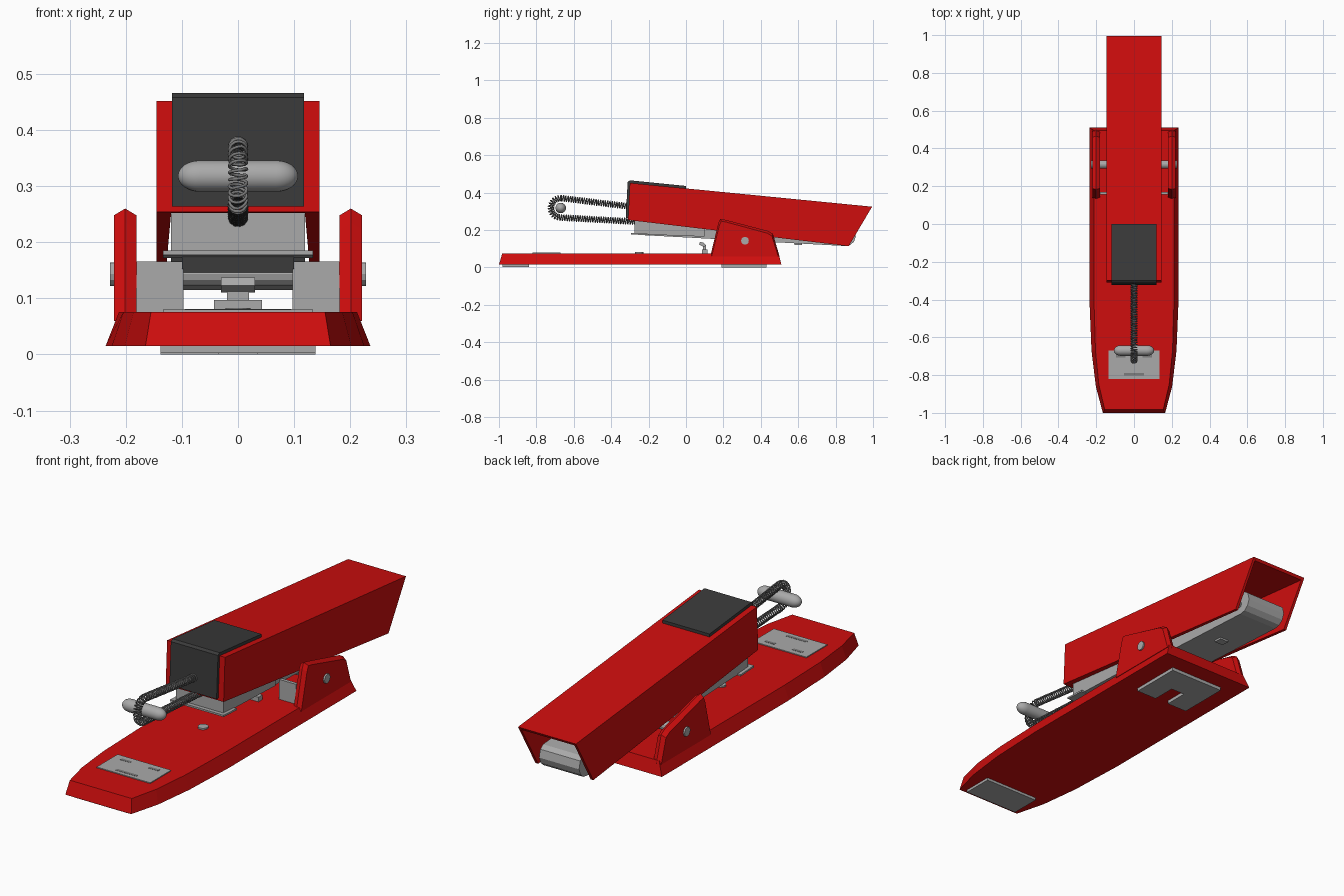
import bpy, bmesh, math
from mathutils import Vector

cube = bpy.data.objects.get("Cube")
if cube:
    bpy.data.objects.remove(cube, do_unlink=True)


def material(name, r, g, b):
    m = bpy.data.materials.new(name)
    m.use_nodes = True
    m.diffuse_color = (r, g, b, 1)
    m.node_tree.nodes["Principled BSDF"].inputs["Base Color"].default_value = (r, g, b, 1)
    return m


RED = material("red paint", 0.62, 0.004, 0.004)
GREY = material("light grey metal", 0.4, 0.4, 0.4)
DARK = material("dark grey plastic", 0.042, 0.042, 0.042)
WIRE = material("spring grey", 0.2, 0.2, 0.2)


def loft(name, rings, mat, smooth=False):
    """Skin matching rings of points and cap both ends."""
    bm = bmesh.new()
    rows = [[bm.verts.new(p) for p in ring] for ring in rings]
    n = len(rows[0])
    for a, b in zip(rows, rows[1:]):
        for i in range(n):
            j = (i + 1) % n
            bm.faces.new((a[i], a[j], b[j], b[i]))
    bm.faces.new(rows[0])
    bm.faces.new(rows[-1])
    bmesh.ops.recalc_face_normals(bm, faces=bm.faces)
    if smooth:
        for f in bm.faces:
            f.smooth = True
    mesh = bpy.data.meshes.new(name)
    bm.to_mesh(mesh)
    bm.free()
    mesh.materials.append(mat)
    ob = bpy.data.objects.new(name, mesh)
    bpy.context.collection.objects.link(ob)
    return ob


def prism(name, profile, x0, x1, mat):
    """Extrude a (y, z) profile across x."""
    return loft(name, [[(x, y, z) for y, z in profile] for x in (x0, x1)], mat)


def box(name, x0, x1, y0, y1, z0, z1, mat):
    return prism(name, [(y0, z0), (y1, z0), (y1, z1), (y0, z1)], x0, x1, mat)


def rod(name, stations, y, z, mat, sides=24, smooth=False):
    """Round bar along x from (x, radius) stations."""
    turn = [2 * math.pi * i / sides for i in range(sides)]
    return loft(name, [[(x, y + r * math.cos(t), z + r * math.sin(t)) for t in turn]
                       for x, r in stations], mat, smooth)


def outline(half, z):
    """Close a right-hand (x, y) outline by mirroring it."""
    return [(x, y, z) for x, y in half] + [(-x, y, z) for x, y in reversed(half)]


# Base with sloping sides
low = [(0.165, -1), (0.202, -0.86), (0.225, -0.67), (0.236, -0.4), (0.236, 0.51)]
top = [(0.155, -0.982), (0.186, -0.85), (0.204, -0.67), (0.212, -0.4), (0.212, 0.495)]
loft("base", [outline(low, 0.015), outline(top, 0.076)], RED)

# Hinge ears with ridged tops
ear = [(0.13, 0.06), (0.172, 0.235), (0.183, 0.26), (0.21, 0.255),
       (0.44, 0.195), (0.465, 0.18), (0.5, 0.06)]
edge = [(y + (0.32 - y) * 0.04, z - 0.012 if z > 0.1 else z) for y, z in ear]
for side, s in (("right", -1), ("left", 1)):
    loft(side + "_hinge_ear", [[(s * x, y, z) for y, z in ring] for x, ring in
                               ((0.181, edge), (0.201, ear), (0.221, edge))], RED)
    box(side + "_hinge_bracket", s * 0.097, s * 0.181, 0.155, 0.17, 0.07, 0.166, GREY)
rod("hinge_pin", [(-0.228, 0.021), (0.228, 0.021)], 0.315, 0.143, GREY, 12)

# Rubber feet, the rear one notched at its front
box("front_foot", -0.138, 0.138, -0.98, -0.84, 0.003, 0.017, GREY)
foot = [(0.138, 0.43), (0.138, 0.19), (0.035, 0.19), (0.035, 0.3)]
loft("rear_foot", [outline(foot, 0), outline(foot, 0.017)], GREY)

# Anvil plate with staple grooves
box("anvil_plate", -0.134, 0.134, -0.82, -0.67, 0.07, 0.08, GREY)
box("outer_groove", -0.052, 0.052, -0.802, -0.788, 0.079, 0.081, WIRE)
for side, s in (("right", -1), ("left", 1)):
    box(side + "_inner_groove", s * 0.045, s * 0.095, -0.708, -0.694, 0.079, 0.081, WIRE)

# Base stud
stud = [[(0.022 * math.cos(i * math.pi / 8), -0.25 + 0.022 * math.sin(i * math.pi / 8), z)
         for i in range(16)] for z in (0.07, 0.083)]
loft("base_stud", stud, GREY)

# Return spring clip
box("clip_foot", -0.043, 0.043, 0.085, 0.115, 0.07, 0.097, GREY)
prism("clip_stem", [(0.09, 0.09), (0.108, 0.09), (0.108, 0.12), (0.09, 0.13)], -0.02, 0.02, GREY)
prism("clip_head", [(0.07, 0.123), (0.095, 0.11), (0.108, 0.118), (0.095, 0.132), (0.075, 0.137)],
      -0.03, 0.03, GREY)

# Staple magazine with rounded tail
magazine = [(-0.23, 0.173), (0.85, 0.115), (0.878, 0.12), (0.898, 0.138), (0.908, 0.165),
            (0.9, 0.2), (0.88, 0.215), (-0.23, 0.3)]
prism("magazine", magazine, -0.1, 0.1, GREY)
prism("magazine_nose", [(-0.275, 0.18), (-0.2, 0.176), (0.1, 0.165), (0.1, 0.27), (-0.275, 0.3)],
      -0.119, 0.119, GREY)
prism("nose_flange", [(-0.295, 0.177), (-0.2, 0.172), (-0.2, 0.18), (-0.295, 0.185)],
      -0.134, 0.134, GREY)
prism("magazine_tab", [(0.58, 0.121), (0.62, 0.119), (0.62, 0.135), (0.58, 0.137)],
      -0.022, 0.022, GREY)
rod("tail_rivet", [(-0.106, 0.016), (0.106, 0.016)], 0.84, 0.165, GREY, 16)

# Cover: open channel, walls thicker at the front
wall = [(-0.31, 0.254), (0.87, 0.114), (0.995, 0.325), (-0.3, 0.452)]


def wall_inner(y):
    return 0.119 + 0.014 * (y + 0.31) / 1.3


for side, s in (("right", -1), ("left", 1)):
    loft(side + "_cover_wall", [[(s * 0.145, y, z) for y, z in wall],
                                [(s * wall_inner(y), y, z) for y, z in wall]], RED)
prism("cover_roof", [(-0.3, 0.452), (0.995, 0.325), (0.988, 0.313), (-0.3, 0.438)],
      -0.134, 0.134, RED)
prism("cover_front", [(-0.31, 0.254), (-0.29, 0.252), (-0.28, 0.445), (-0.3, 0.452)],
      -0.122, 0.122, RED)

# Dark front cap wrapping onto the roof
cap = [(-0.322, 0.264), (-0.312, 0.458), (-0.3, 0.466), (0.0, 0.436), (0.0, 0.42),
       (-0.295, 0.449), (-0.305, 0.264)]
prism("front_cap", cap, -0.118, 0.118, DARK)

# Spring follower capsule
half = [(0.068 + 0.039 * math.sin(a), 0.028 * math.cos(a))
        for a in (math.pi / 2 * i / 8 * 0.97 for i in range(9))]
rod("spring_follower", [(-x, r) for x, r in reversed(half)] + half, -0.67, 0.318, GREY, 24, True)

# Coil spring looped around the follower
bends = [math.radians(90 + 10 * i) for i in range(19)]
path = [Vector((-0.29, 0.325))]
path += [Vector((-0.67 + 0.052 * math.cos(a), 0.319 + 0.052 * math.sin(a))) for a in bends]
path.append(Vector((-0.27, 0.245)))
coil, travelled = [], 0
PITCH, STEPS = 0.0125, 12
for a, b in zip(path, path[1:]):
    length = (b - a).length
    d = (b - a) / length
    count = max(1, round(length / PITCH * STEPS))
    for i in range(count):
        p = a.lerp(b, i / count)
        t = 2 * math.pi * (travelled + length * i / count) / PITCH
        c = 0.0155 * math.cos(t)
        coil.append((0.0155 * math.sin(t), p.x - d.y * c, p.y + d.x * c))
    travelled += length
curve = bpy.data.curves.new("coil_spring", "CURVE")
curve.dimensions = "3D"
curve.bevel_depth = 0.003
curve.bevel_resolution = 1
spline = curve.splines.new("POLY")
spline.points.add(len(coil) - 1)
for point, co in zip(spline.points, coil):
    point.co = (*co, 1)
curve.materials.append(WIRE)
spring = bpy.data.objects.new("coil_spring", curve)
bpy.context.collection.objects.link(spring)
